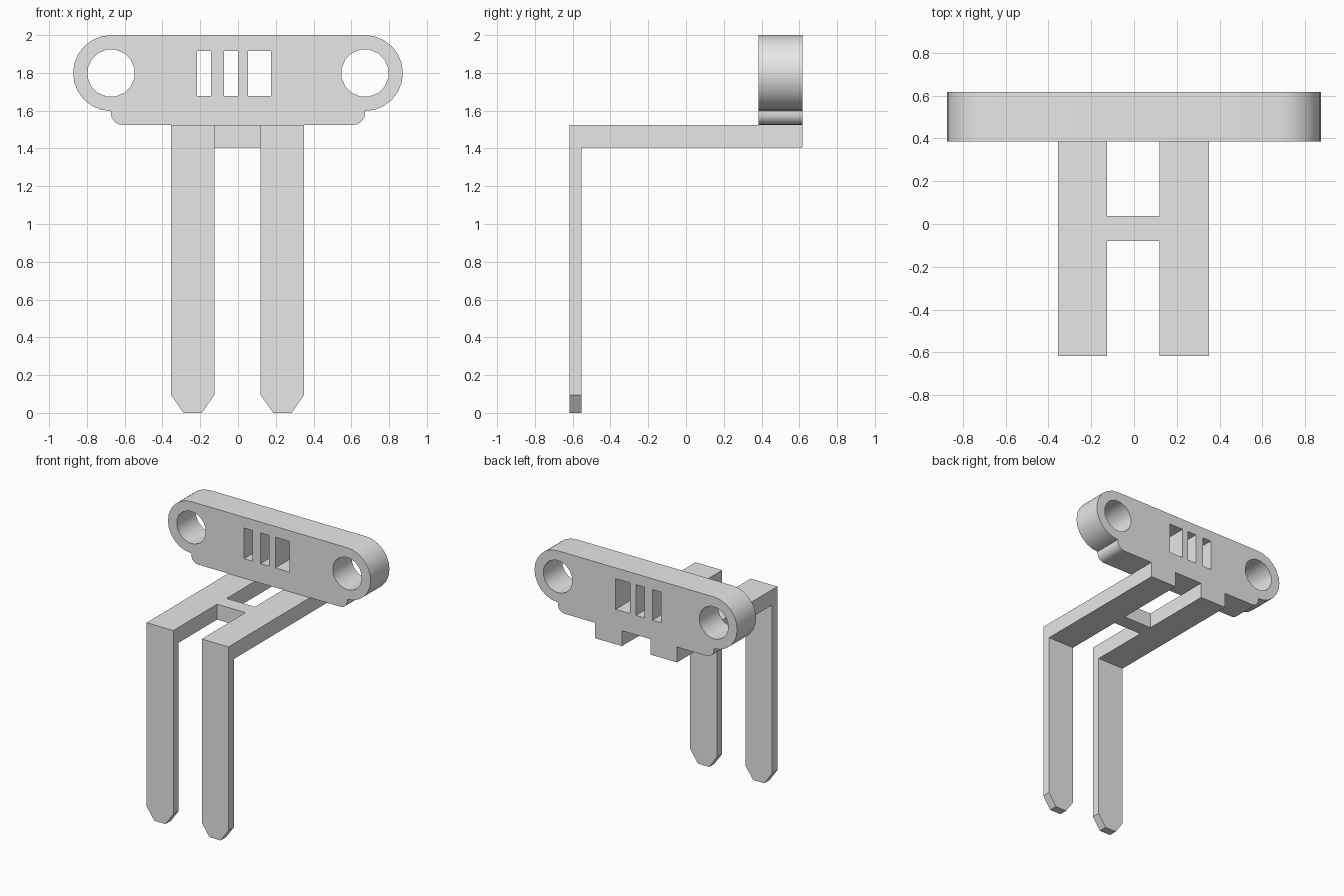
import bpy
import bmesh
from math import cos, sin, pi, radians
from mathutils import Vector

cube = bpy.data.objects.get("Cube")
if cube:
    bpy.data.objects.remove(cube, do_unlink=True)

grey = bpy.data.materials.new("plain grey")
grey.use_nodes = True
grey.diffuse_color = (0.8, 0.8, 0.8, 1)
grey.node_tree.nodes["Principled BSDF"].inputs["Base Color"].default_value = (0.8, 0.8, 0.8, 1)

FRONT, BACK = -0.617, 0.617
ARM_LOW, ARM_TOP = 1.405, 1.525


def arc(cx, cz, r, start, end, steps):
    """Points along an arc, angles in degrees."""
    angles = [radians(start + (end - start) * i / steps) for i in range(steps + 1)]
    return [(cx + r * cos(a), cz + r * sin(a)) for a in angles]


def rect(u0, u1, v0, v1):
    return [(u0, v0), (u1, v0), (u1, v1), (u0, v1)]


def prism(loops, place, direction):
    """Fill an outline with optional holes, then extrude it."""
    bm = bmesh.new()
    for loop in loops:
        verts = [bm.verts.new(place(u, v)) for u, v in loop]
        for a, b in zip(verts, verts[1:] + verts[:1]):
            bm.edges.new((a, b))
    if len(loops) == 1:
        bm.faces.new(list(bm.verts))
    else:
        bmesh.ops.triangle_fill(bm, edges=bm.edges[:], use_beauty=True)
    out = bmesh.ops.extrude_face_region(bm, geom=bm.faces[:], use_keep_orig=True)
    moved = [g for g in out["geom"] if isinstance(g, bmesh.types.BMVert)]
    bmesh.ops.translate(bm, verts=moved, vec=Vector(direction))
    bmesh.ops.recalc_face_normals(bm, faces=bm.faces[:])
    return bm


def finish(name, bm, smooth=False):
    mesh = bpy.data.meshes.new(name)
    bm.to_mesh(mesh)
    bm.free()
    mesh.materials.append(grey)
    obj = bpy.data.objects.new(name, mesh)
    bpy.context.collection.objects.link(obj)
    if smooth:
        bpy.ops.object.select_all(action="DESELECT")
        obj.select_set(True)
        bpy.context.view_layer.objects.active = obj
        bpy.ops.object.shade_smooth_by_angle(angle=radians(30))
    return obj


# Mounting plate: rounded ends, lower tab, two round holes and three slots
END_X, END_Z = 0.672, 1.799
PLATE_FRONT = 0.385
half = arc(END_X, END_Z, 0.201, 90, -90, 12)
half += arc(0.612, 1.585, 0.06, 0, -90, 5)
outline = half + [(-x, z) for x, z in reversed(half)]
holes = [arc(s * END_X, END_Z, 0.126, 11.25, 348.75, 15) for s in (-1, 1)]
slots = [rect(x0, x1, 1.677, 1.916)
         for x0, x1 in ((-0.217, -0.143), (-0.075, -0.001), (0.052, 0.174))]
plate = prism([outline] + holes + slots,
              lambda u, v: (u, PLATE_FRONT, v), (0, BACK - PLATE_FRONT, 0))
finish("mounting_plate", plate, smooth=True)

# Bent legs: horizontal arm, thin upright blade and a tapered tip
BLADE_BACK, TIP_Z, WIDTH = -0.552, 0.095, 0.23
profile = [(FRONT, 0), (BLADE_BACK, 0), (BLADE_BACK, ARM_LOW),
           (BACK, ARM_LOW), (BACK, ARM_TOP), (FRONT, ARM_TOP)]
for name, cx in (("right_leg", -0.24), ("left_leg", 0.235)):
    leg = prism([profile], lambda u, v: (cx - WIDTH / 2, u, v), (WIDTH, 0, 0))
    bmesh.ops.bisect_plane(leg, geom=leg.verts[:] + leg.edges[:] + leg.faces[:],
                           plane_co=(0, 0, TIP_Z), plane_no=(0, 0, 1))
    for v in leg.verts:
        if v.co.z < 0.01:
            v.co.x = cx + (v.co.x - cx) * 0.42
    finish(name, leg)

# Crossbar joining the two arms
bar = prism([rect(-0.125, 0.12, -0.079, 0.038)],
            lambda u, v: (u, v, ARM_LOW), (0, 0, ARM_TOP - ARM_LOW))
finish("crossbar", bar)
